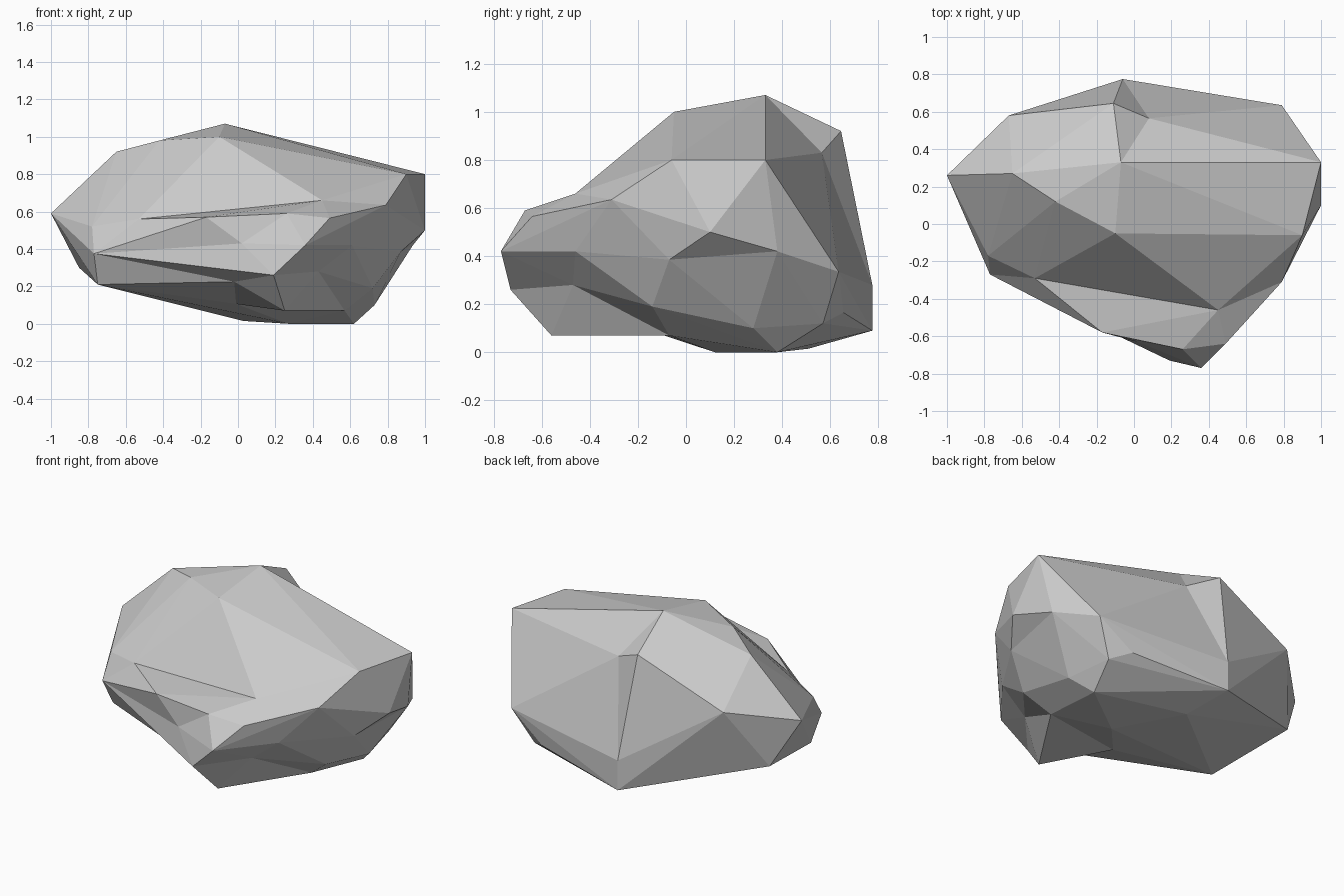
import bpy
import bmesh

default_cube = bpy.data.objects.get("Cube")
if default_cube:
    bpy.data.objects.remove(default_cube, do_unlink=True)

# One plain stone colour
stone = bpy.data.materials.new("grey_stone")
stone.use_nodes = True
stone_colour = (0.6, 0.6, 0.6, 1)
stone.diffuse_color = stone_colour
stone.node_tree.nodes["Principled BSDF"].inputs["Base Color"].default_value = stone_colour

# Corners of the main body, from the peak down to the ground
body_corners = {
    "peak": (-.07, .33, 1.07),
    "brow": (-.1, -.05, 1),
    "right_brow": (-.42, .12, .98),
    "right_shoulder": (-.65, .27, .92),
    "back_ridge": (-.11, .645, .92),
    "left_tip": (1, .33, .8),
    "left_brow": (.9, -.06, .8),
    "right_tip": (-1, .26, .59),
    "right_back": (-.67, .58, .675),
    "right_cheek": (-.78, -.17, .52),
    "left_side": (1, .1, .5),
    "left_hip": (.935, .38, .42),
    "left_back": (.79, .635, .335),
    "back_tip": (-.06, .775, .28),
    "right_heel": (-.85, .37, .3),
    "back_heel": (-.06, .775, .09),
    "left_heel_back": (.56, .655, .165),
    "left_heel": (.67, .57, .12),
    "left_foot": (.73, .28, .1),
    "left_foot_front": (.72, -.14, .19),
    "base_left": (.62, .38, 0),
    "base_front": (.27, .12, 0),
    "base_back": (.03, .51, .015),
    "chin": (.43, -.47, .28),
}

# Corners where the body and the front ledge meet
seam_corners = {
    "crease_right": (-.53, -.29, .56),
    "crease_left": (.45, -.46, .66),
    "left_lip": (.79, -.31, .635),
    "left_jaw": (.61, -.46, .42),
    "left_sole": (.57, -.07, .07),
    "middle_sole": (-.01, -.2, .106),
    "right_lip": (-.77, -.27, .375),
    "right_sole": (-.75, -.19, .21),
}

# Corners of the ledge that juts out in front
ledge_corners = {
    "ledge_right": (-.17, -.58, .57),
    "ledge_top": (.26, -.67, .59),
    "ledge_left": (.49, -.64, .565),
    "nose": (.36, -.77, .42),
    "nose_under": (.19, -.73, .26),
    "front_sole": (.25, -.56, .07),
}

# Hollows: the sunken point and the corners round its rim
body_hollows = [
    ((.08, .565, .83), ["peak", "back_ridge", "left_tip", "left_back", "back_tip"]),
    ((.87, -.07, .385), ["left_side", "left_hip", "left_foot", "left_foot_front",
                         "left_lip", "left_jaw"]),
]
ledge_hollows = [
    ((.02, -.63, .43), ["ledge_right", "ledge_top", "nose", "nose_under", "right_lip"]),
    ((-.02, -.53, .225), ["right_lip", "right_sole", "middle_sole", "front_sole",
                          "nose_under"]),
    (body_corners["chin"], ["front_sole", "left_sole", "left_jaw", "nose", "nose_under"]),
]


def press_hollow(bm, point, rim_verts):
    """Replace the faces inside the rim by a fan that sinks to the point."""
    region = [face for face in bm.faces if all(v in rim_verts for v in face.verts)]
    rim = [edge for face in region for edge in face.edges
           if sum(other in region for other in edge.link_faces) == 1]
    bmesh.ops.delete(bm, geom=region, context="FACES_ONLY")
    centre = bm.verts.new(point)
    for edge in rim:
        bm.faces.new((edge.verts[0], edge.verts[1], centre))
    inner = [edge for edge in bm.edges if not edge.link_faces]
    bmesh.ops.delete(bm, geom=inner, context="EDGES")


def chiselled_stone(name, corners, hollows):
    """Wrap a hull round the corners, then press in the hollows."""
    bm = bmesh.new()
    verts = {key: bm.verts.new(point) for key, point in corners.items()}
    bmesh.ops.convex_hull(bm, input=bm.verts)
    for point, rim in hollows:
        press_hollow(bm, point, [verts[key] for key in rim])
    loose = [vert for vert in bm.verts if not vert.link_faces]
    bmesh.ops.delete(bm, geom=loose, context="VERTS")
    bmesh.ops.recalc_face_normals(bm, faces=bm.faces)
    mesh = bpy.data.meshes.new(name)
    bm.to_mesh(mesh)
    bm.free()
    mesh.materials.append(stone)
    obj = bpy.data.objects.new(name, mesh)
    bpy.context.collection.objects.link(obj)
    return obj


body = chiselled_stone("rock_body", body_corners | seam_corners, body_hollows)
front_ledge = chiselled_stone("rock_front_ledge", seam_corners | ledge_corners, ledge_hollows)

# Fuse the ledge into the body
fuse = body.modifiers.new("fuse_ledge", "BOOLEAN")
fuse.operation = "UNION"
fuse.solver = "EXACT"
fuse.object = front_ledge
front_ledge.hide_render = True
front_ledge.hide_set(True)
